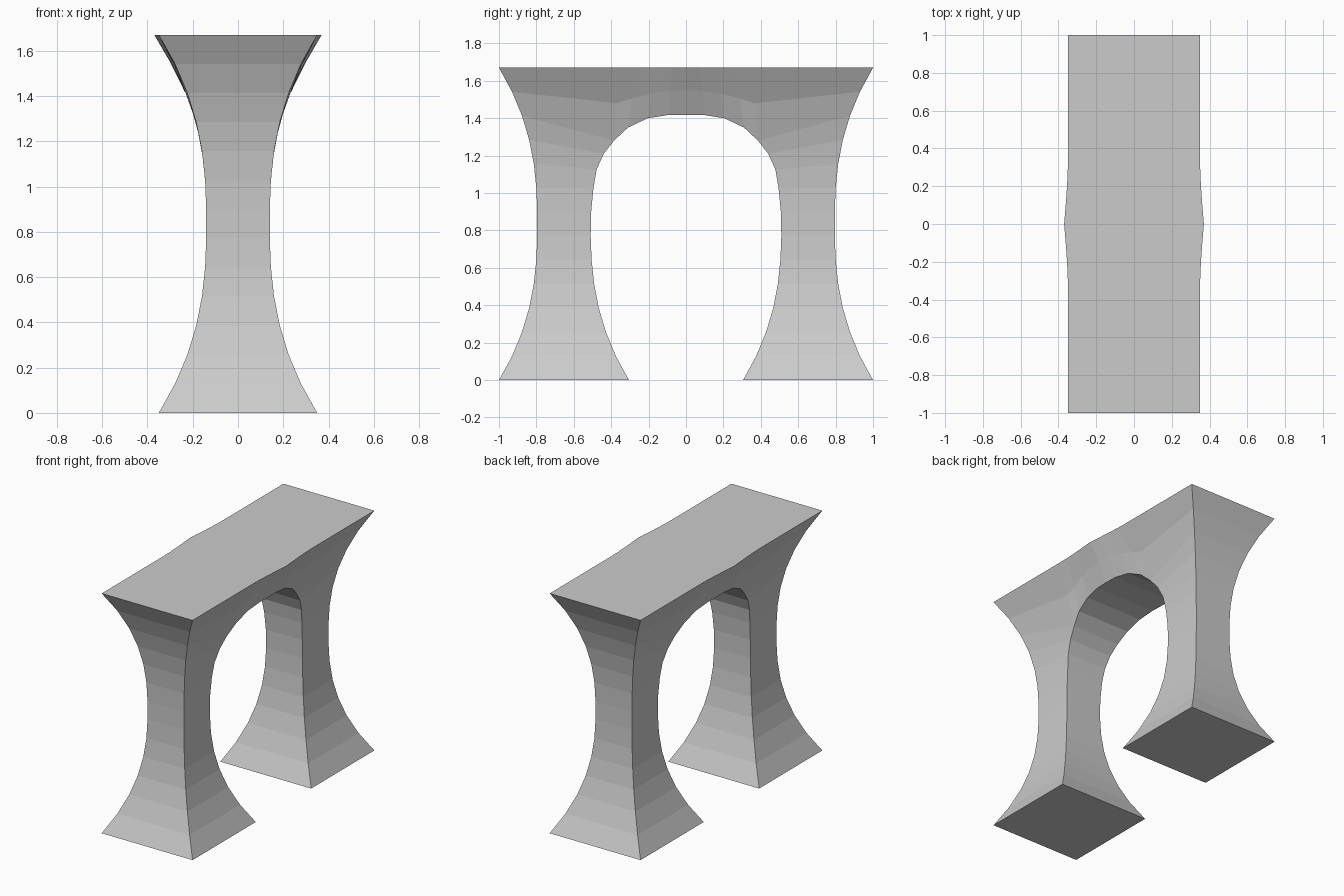
import bpy
import bmesh

HEIGHT, LEVELS = 1.67, 13

cube = bpy.data.objects.get("Cube")
if cube:
    bpy.data.objects.remove(cube, do_unlink=True)

stone = bpy.data.materials.new("grey stone")
stone.use_nodes = True
stone.diffuse_color = (0.6, 0.6, 0.6, 1)
stone.node_tree.nodes["Principled BSDF"].inputs["Base Color"].default_value = (0.6, 0.6, 0.6, 1)


def flare(z):
    """0 at mid height, 1 at the foot and the top."""
    return abs(2 * z / HEIGHT - 1) ** 2.5


def width(z):
    return 0.14 + 0.21 * flare(z)


def level(k):
    return HEIGHT * k / LEVELS


# Outer end profile, foot to top, as (x, y, z)
outer = [(width(level(k)), 0.795 + 0.205 * flare(level(k)), level(k)) for k in range(LEVELS + 1)]

# Inner leg profile, foot to the start of the arch
inner = [(width(level(k)), 0.51 - 0.205 * flare(level(k)), level(k)) for k in range(7)]
inner += [(width(z), y, z) for y, z in
          [(0.507, 0.9), (0.495, 1.025), (0.478, 1.125), (0.44, 1.21), (0.385, 1.28)]]

# Arch crown, the rib line above it and the top edge, from leg to centre
crown = [inner[-1], (0.205, 0.31, 1.35), (0.222, 0.205, 1.4),
         (0.232, 0.09, 1.418), (0.235, 0, 1.418)]
rib = [(0.25, 0.37, 1.48), (0.262, 0.29, 1.505), (0.28, 0.19, 1.53),
       (0.295, 0.09, 1.546), (0.3, 0, 1.55)]
top = [(0.35, 0.31, HEIGHT), (0.352, 0.25, HEIGHT), (0.357, 0.16, HEIGHT),
       (0.364, 0.07, HEIGHT), (0.37, 0, HEIGHT)]

bm = bmesh.new()


def face(points, sx, sy):
    bm.faces.new([bm.verts.new((sx * x, sy * y, z)) for x, y, z in points])


def strip(a, b, sx, sy):
    """Quads between two matching lines of points."""
    for i in range(len(a) - 1):
        face([a[i], a[i + 1], b[i + 1], b[i]], sx, sy)


def across(line, sy):
    """Quads from a line to its mirror in x."""
    strip(line, [(-x, y, z) for x, y, z in line], 1, sy)


for sy in (-1, 1):
    for sx in (-1, 1):
        strip(inner, outer, sx, sy)              # leg sides
        strip(crown, rib, sx, sy)                # band over the arch
        strip(rib, top, sx, sy)                  # fan up to the top edge
        face([crown[0], outer[11], outer[12], rib[0]], sx, sy)
        face([rib[0], outer[12], outer[13], top[0]], sx, sy)
    across(outer, sy)                            # end face
    across(inner + crown[1:], sy)                # arch underside
    across([inner[0], outer[0]], sy)             # sole
    across([outer[-1]] + top, sy)                # flat top

bmesh.ops.remove_doubles(bm, verts=bm.verts, dist=0.0005)
bmesh.ops.recalc_face_normals(bm, faces=bm.faces)

mesh = bpy.data.meshes.new("arch_stand")
bm.to_mesh(mesh)
bm.free()
mesh.materials.append(stone)
arch = bpy.data.objects.new("arch_stand", mesh)
bpy.context.collection.objects.link(arch)
